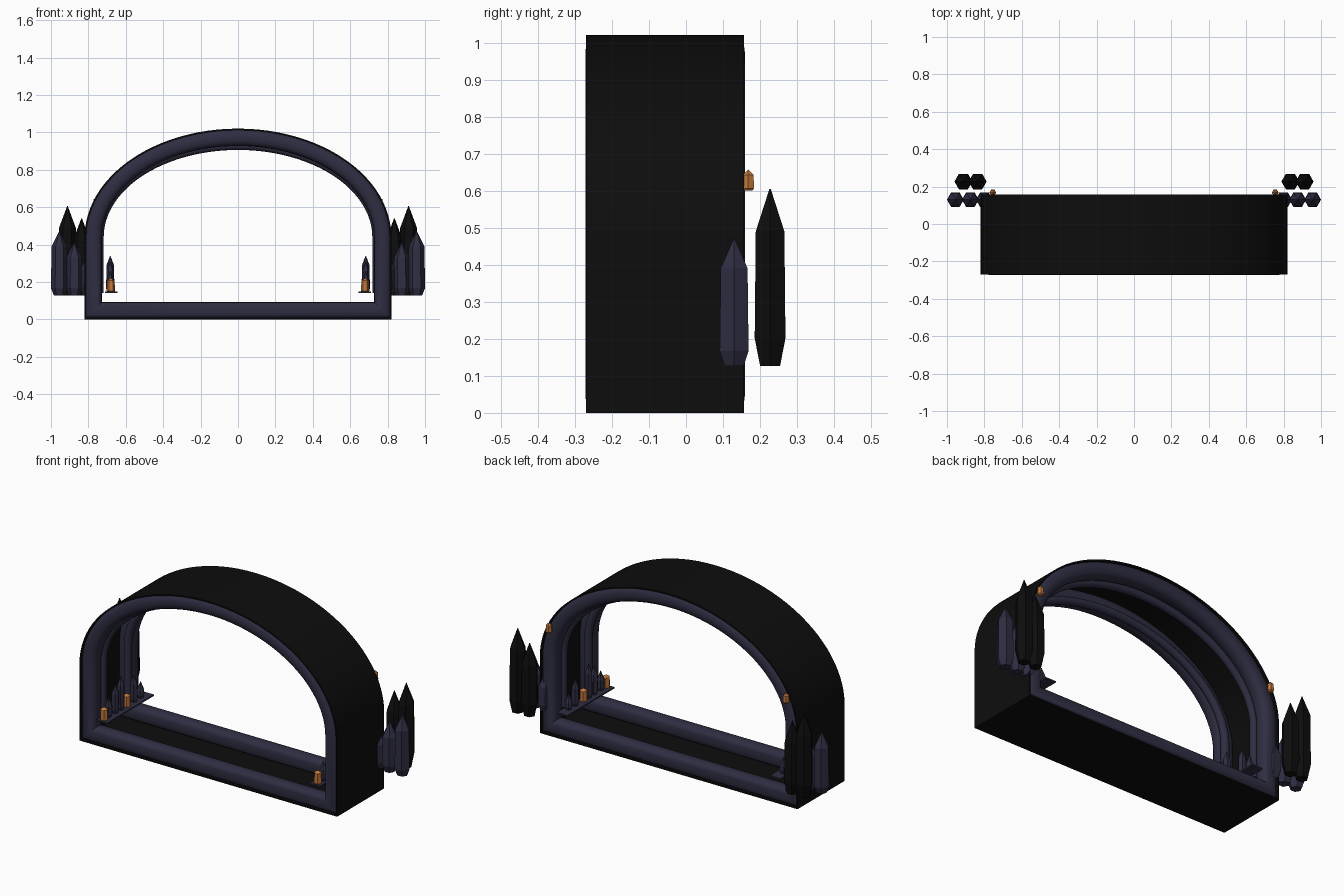
import bpy, bmesh, math

cube = bpy.data.objects.get("Cube")
if cube:
    bpy.data.objects.remove(cube, do_unlink=True)


def material(name, color):
    m = bpy.data.materials.new(name)
    m.use_nodes = True
    m.diffuse_color = (*color, 1)
    m.node_tree.nodes["Principled BSDF"].inputs["Base Color"].default_value = (*color, 1)
    return m


BLACK = material("black stone", (0.004, 0.004, 0.004))
NAVY = material("dark navy stone", (0.028, 0.027, 0.055))
ORANGE = material("amber", (0.55, 0.19, 0.045))

HALF, SPRING, RISE = 0.82, 0.44, 0.58     # arch half width, spring height, rise
FRONT, BACK = -0.27, 0.157


def make(name, bm, mat, smooth=False):
    bmesh.ops.recalc_face_normals(bm, faces=bm.faces)
    me = bpy.data.meshes.new(name)
    bm.to_mesh(me)
    bm.free()
    me.materials.append(mat)
    ob = bpy.data.objects.new(name, me)
    bpy.context.scene.collection.objects.link(ob)
    if smooth:
        bpy.ops.object.select_all(action='DESELECT')
        ob.select_set(True)
        bpy.context.view_layer.objects.active = ob
        bpy.ops.object.shade_smooth_by_angle(angle=math.radians(40))
    return ob


def arch_path(d, bottom, drop=0.0, steps=48):
    """Arch outline moved inward by d, from right foot over to left foot."""
    a, b = HALF - d, RISE - d - drop
    pts = [(a, bottom)]
    for i in range(steps + 1):
        t = math.pi * i / steps
        pts.append((a * math.cos(t), SPRING + b * math.sin(t)))
    return pts + [(-a, bottom)]


def sweep(name, profile, mat, foot=None, drop=0.0):
    """Sweep a closed (inset, y) profile along the arch; foot=None closes the sill."""
    bm = bmesh.new()
    rings = []
    for d, y in profile:
        path = arch_path(d, d if foot is None else foot, drop)
        rings.append([bm.verts.new((x, y, z)) for x, z in path])
    n, m = len(rings), len(rings[0])
    for i in range(n):
        p, q = rings[i], rings[(i + 1) % n]
        for j in range(m if foot is None else m - 1):
            k = (j + 1) % m
            bm.faces.new((p[j], p[k], q[k], q[j]))
    if foot is not None:
        for end in (0, -1):
            bm.faces.new([r[end] for r in rings])
    return make(name, bm, mat, True)


def round_profile(d, y, r, sides=16, power=1.0):
    def bulge(v):
        return math.copysign(abs(v) ** power, v)
    angles = [2 * math.pi * i / sides for i in range(sides)]
    return [(d + r * bulge(math.cos(t)), y + r * bulge(math.sin(t))) for t in angles]


def crystal(name, x, y, z0, z1, r, mat, tip=0.11, foot=0.06):
    """Six-sided shard with a narrowed foot and a pointed top."""
    bm = bmesh.new()
    rings = []
    for z, s in ((z0, 0.65), (z0 + foot, 1.0), (z1 - tip, 0.93), (z1, 0.04)):
        rings.append([bm.verts.new((x + r * s * math.cos(i * math.pi / 3),
                                    y + r * s * math.sin(i * math.pi / 3), z)) for i in range(6)])
    for p, q in zip(rings, rings[1:]):
        for j in range(6):
            k = (j + 1) % 6
            bm.faces.new((p[j], p[k], q[k], q[j]))
    bm.faces.new(rings[0])
    bm.faces.new(rings[-1])
    return make(name, bm, mat)


def box(name, lo, hi, mat):
    bm = bmesh.new()
    bmesh.ops.create_cube(bm, size=1)
    for v in bm.verts:
        v.co = [(a + b) / 2 + c * (b - a) for a, b, c in zip(lo, hi, v.co)]
    return make(name, bm, mat)


# Thin tunnel shell
sweep("tunnel_shell", [(0, FRONT), (0, BACK), (0.008, BACK), (0.008, FRONT)], BLACK)

# Rounded rims at both openings, each with a thin inner trim arch
R = 0.046
for end, y, inward in (("front", FRONT, 1), ("back", BACK, -1)):
    sweep(end + "_rim", round_profile(R + 0.001, y + inward * (R - 0.002), R, power=0.8), NAVY)
    sweep(end + "_trim", round_profile(0.08, y + inward * 0.1, 0.022, 10), NAVY, foot=0.14, drop=0.012)

for side, s in (("left", 1), ("right", -1)):
    # Outer crystal clusters
    for i, (x, top) in enumerate(((0.955, 0.47), (0.875, 0.41), (0.80, 0.35))):
        crystal(f"{side}_navy_crystal_{i}", s * x, 0.13, 0.127, top, 0.045, NAVY, 0.08, 0.04)
    for i, (x, top) in enumerate(((0.912, 0.605), (0.836, 0.54))):
        crystal(f"{side}_black_crystal_{i}", s * x, 0.227, 0.127, top, 0.048, BLACK, 0.115, 0.075)

    # Amber lamp on the back rim
    crystal(f"{side}_back_lamp", s * 0.755, 0.168, 0.6, 0.657, 0.018, ORANGE, 0.015, 0.006)

    # Inner shelf with small shards and lamps
    xs = sorted((s * 0.645, s * 0.712))
    box(f"{side}_shelf", (xs[0], FRONT, 0.14), (xs[1], BACK, 0.148), NAVY)
    for i, (y, top) in enumerate(((-0.2, 0.26), (-0.14, 0.31), (-0.09, 0.34), (0.03, 0.3), (0.09, 0.24))):
        crystal(f"{side}_shelf_shard_{i}", s * 0.683, y, 0.145, top, 0.022, NAVY, 0.05, 0.02)
    for i, y in enumerate((-0.245, -0.04)):
        crystal(f"{side}_shelf_lamp_{i}", s * 0.68, y, 0.145, 0.22, 0.022, ORANGE, 0.012, 0.006)
